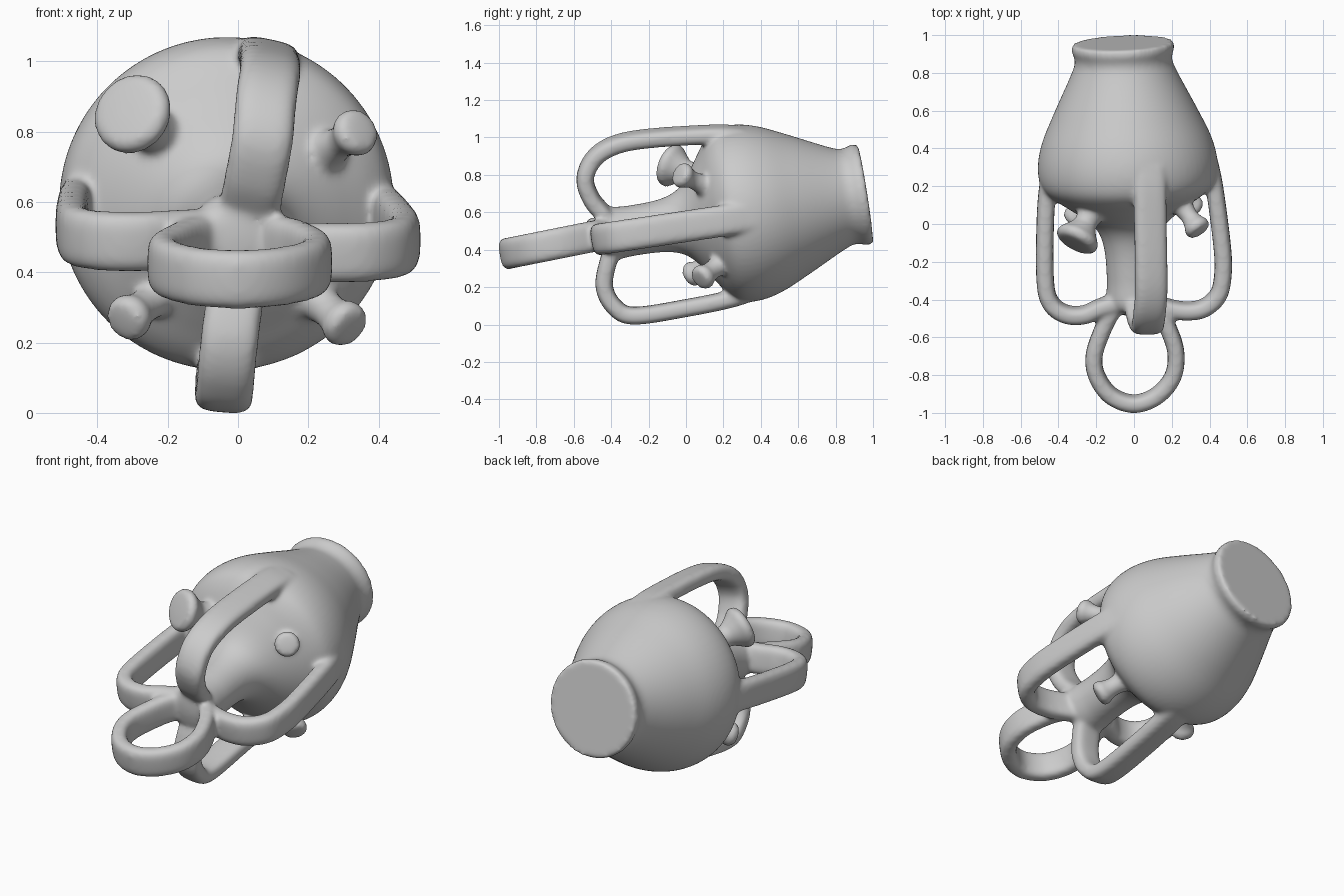
import bpy, bmesh, math
from mathutils import Vector

if "Cube" in bpy.data.objects:
    bpy.data.objects.remove(bpy.data.objects["Cube"])

ORIGIN = Vector((-0.033, 0.3, 0.595))
AXIS = Vector((-0.04, 0.985, 0.155)).normalized()
UP = Vector((0, -0.165, 0.985))
parts = []


def smooth_path(pts, n=6):
    """Catmull-Rom curve through the points."""
    p = [Vector(q) for q in pts]
    p = [2 * p[0] - p[1]] + p + [2 * p[-1] - p[-2]]
    out = []
    for i in range(1, len(p) - 2):
        a, b, c, d = p[i - 1:i + 3]
        for k in range(n):
            t = k / n
            out.append(0.5 * (2 * b + (c - a) * t + (2 * a - 5 * b + 4 * c - d) * t * t
                              + (3 * b - a - 3 * c + d) * t ** 3))
    return out + [p[-2]]


def skin(name, rings):
    """Closed tube through rings of points."""
    bm = bmesh.new()
    vr = [[bm.verts.new(v) for v in r] for r in rings]
    n = len(vr[0])
    for a, b in zip(vr, vr[1:]):
        for i in range(n):
            bm.faces.new((a[i], a[(i + 1) % n], b[(i + 1) % n], b[i]))
    bm.faces.new(vr[0])
    bm.faces.new(vr[-1])
    bmesh.ops.recalc_face_normals(bm, faces=bm.faces)
    me = bpy.data.meshes.new(name)
    bm.to_mesh(me)
    bm.free()
    ob = bpy.data.objects.new(name, me)
    bpy.context.collection.objects.link(ob)
    parts.append(ob)


def lathe(name, origin, axis, profile, seg=72):
    """Turned solid: profile holds (distance along axis, radius)."""
    u = axis.cross(Vector((0, 0, 1))).normalized()
    v = axis.cross(u)
    ang = [2 * math.pi * i / seg for i in range(seg)]
    skin(name, [[origin + axis * s + (u * math.cos(a) + v * math.sin(a)) * r for a in ang]
                for s, r in profile])


def strap(name, pts, across, width=0.17, thick=0.093):
    """Flat band with rounded edges swept along a path."""
    path = smooth_path(pts)
    rings = []
    for i, p in enumerate(path):
        t = (path[min(i + 1, len(path) - 1)] - path[max(i - 1, 0)]).normalized()
        w = (across - t * across.dot(t)).normalized()
        n = t.cross(w)
        ring = []
        for k in range(24):
            a = 2 * math.pi * k / 24
            c, s = math.cos(a), math.sin(a)
            ring.append(p + w * math.copysign(abs(c) ** 0.55, c) * width / 2
                        + n * math.copysign(abs(s) ** 0.7, s) * thick / 2)
        rings.append(ring)
    skin(name, rings)


def knob(name, base, head, r, stem):
    """Flared stud with a flattened head."""
    base, head = Vector(base), Vector(head)
    d = (head - base).normalized()
    L = (head - base).length
    lathe(name, base, d, [(-0.08, stem * 1.9), (0, stem * 1.7), (L * 0.35, stem * 1.15), (L * 0.6, stem),
                          (L * 0.8, r * 0.8), (L * 0.9, r), (L, r), (L + 0.02, r * 0.85),
                          (L + 0.025, r * 0.3)], 32)


# Body with flared foot, tapering to the front neck and hub
curve = smooth_path([(s, r, 0) for s, r in (
    (0.635, 0.273), (0.575, 0.257), (0.5, 0.283), (0.3, 0.38), (0.15, 0.447), (0.03, 0.475),
    (-0.07, 0.467), (-0.135, 0.42), (-0.2, 0.33), (-0.28, 0.22), (-0.35, 0.165),
    (-0.45, 0.14), (-0.6, 0.135), (-0.72, 0.14), (-0.77, 0.1), (-0.785, 0.03))])
FOOT = Vector((-0.04, 0.985, 0.165)).normalized()
lathe("body", ORIGIN, AXIS, [(0.668, 0.03), (0.668, 0.268)] + [(p.x, p.y) for p in curve])


def tilt_z(y, base):
    return base + 0.15 * y


# Side handles and front loop lie in the tilted plane
left = [(-0.42, 0.32), (-0.455, 0.2), (-0.47, 0), (-0.47, -0.3), (-0.44, -0.42), (-0.36, -0.478),
        (-0.26, -0.48), (-0.17, -0.44), (-0.03, -0.4)]
right = [(0.39, 0.36), (0.425, 0.2), (0.465, -0.1), (0.472, -0.25), (0.45, -0.37), (0.38, -0.44),
         (0.3, -0.46), (0.2, -0.45), (0.05, -0.4)]
loop = [(-0.06, -0.4), (-0.12, -0.47), (-0.17, -0.57), (-0.212, -0.7), (-0.195, -0.81),
        (-0.12, -0.91), (0, -0.952), (0.12, -0.91), (0.205, -0.81), (0.222, -0.68),
        (0.18, -0.55), (0.13, -0.47), (0.07, -0.4)]
strap("left_handle", [(x, y, tilt_z(y, 0.56)) for x, y in left], UP)
strap("right_handle", [(x, y, tilt_z(y, 0.525)) for x, y in right], UP)
strap("front_loop", [(x, y, 0.38 + 0.2 * (y + 0.952)) for x, y in loop], UP, 0.168, 0.09)

# Top and bottom handles
strap("top_handle", [(0.08, 0.3, 1.01), (0.085, 0.15, 1.017), (0.09, -0.2, 0.995), (0.09, -0.38, 0.96),
                     (0.08, -0.49, 0.89), (0.07, -0.54, 0.78), (0.05, -0.505, 0.67),
                     (0.035, -0.44, 0.59), (0.02, -0.38, 0.5)],
      Vector((0.97, 0, -0.2)), 0.175)
strap("bottom_handle", [(-0.03, 0.42, 0.2), (-0.035, 0.25, 0.14), (-0.04, 0, 0.088),
                        (-0.04, -0.28, 0.047), (-0.035, -0.385, 0.097), (-0.025, -0.437, 0.2),
                        (-0.01, -0.42, 0.32), (0, -0.38, 0.42), (0, -0.34, 0.48)],
      Vector((1, 0, -0.08)), 0.165)

# Four studs on the shoulder
knob("large_stud", (-0.19, 0.13, 0.765), (-0.305, -0.09, 0.855), 0.118, 0.06)
knob("upper_right_stud", (0.23, 0.13, 0.73), (0.338, -0.025, 0.8), 0.07, 0.046)
knob("lower_left_stud", (-0.19, 0.2, 0.36), (-0.315, 0.03, 0.268), 0.068, 0.048)
knob("lower_right_stud", (0.19, 0.22, 0.35), (0.308, 0.085, 0.25), 0.07, 0.05)

# Fuse all parts into one soft continuous skin
bpy.ops.object.select_all(action='DESELECT')
for ob in parts:
    ob.select_set(True)
bpy.context.view_layer.objects.active = parts[0]
bpy.ops.object.join()
vessel = bpy.context.view_layer.objects.active
vessel.name = "handled_vessel"
m = vessel.modifiers.new("fuse", 'REMESH')
m.mode = 'VOXEL'
m.voxel_size = 0.011
m.use_smooth_shade = True
s = vessel.modifiers.new("soften", 'SMOOTH')
s.factor = 0.5
s.iterations = 14
